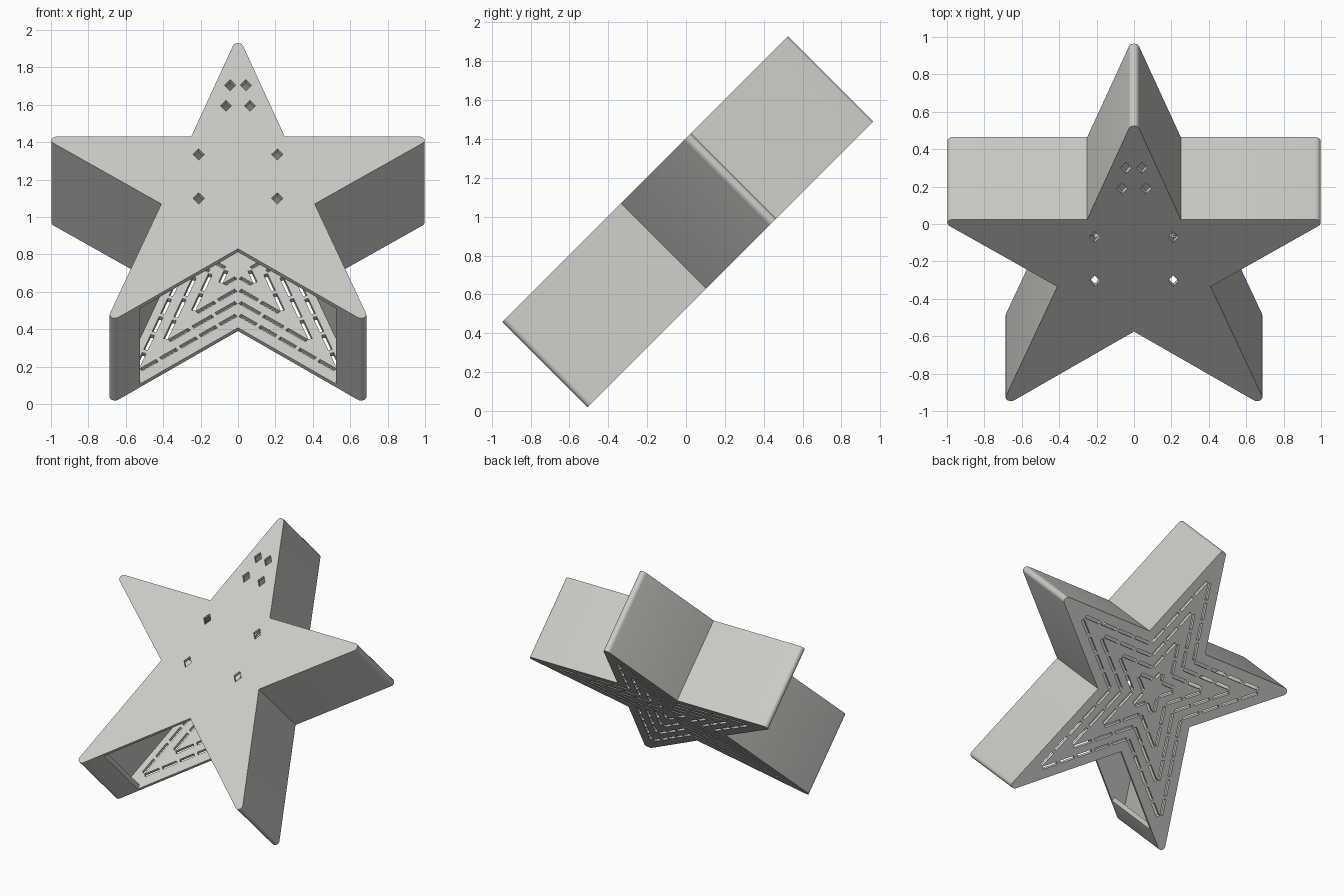
import bpy, bmesh, math
from mathutils import Vector, Matrix

if "Cube" in bpy.data.objects:
    bpy.data.objects.remove(bpy.data.objects["Cube"])

ROOT2 = math.sqrt(2)
DEPTH, PLATE, WALL = 0.622, 0.025, 0.025
MID = 1.187            # height of the star centre on the front face
OPEN_X = 0.525         # half width of the opening between the legs

# The star leans back 45 degrees
h = 1 / ROOT2
TILT = Matrix(((1, 0, 0, 0), (0, h, -h, MID - 1.405), (0, h, h, MID), (0, 0, 0, 1)))

plastic = bpy.data.materials.new("light_grey")
plastic.diffuse_color = (0.6, 0.605, 0.575, 1)
plastic.use_nodes = True
plastic.node_tree.nodes["Principled BSDF"].inputs["Base Color"].default_value = plastic.diffuse_color


def pt(x, z):
    """Point on the star's own plane from its width and height positions."""
    return Vector((x, (z - MID) * ROOT2))


# Star outline, counter-clockwise from the bottom notch (even = notch, odd = tip)
half = [pt(0, 0.83), pt(0.715, 0.42), pt(0.41, 1.07), pt(1.05, 1.43), pt(0.25, 1.43), pt(0, 1.974)]
STAR = half + [Vector((-p.x, p.y)) for p in reversed(half[1:5])]


def inset(poly, d):
    """Move every edge of the polygon inward by d."""
    out = []
    for i, p in enumerate(poly):
        a = (p - poly[i - 1]).normalized()
        b = (poly[(i + 1) % len(poly)] - p).normalized()
        na, nb = Vector((-a.y, a.x)), Vector((-b.y, b.x))
        out.append(p + (na + nb) * d / (1 + na.dot(nb)))
    return out


def round_tips(poly, r, steps=6):
    """Replace each tip by an arc."""
    out = []
    for i, p in enumerate(poly):
        if i % 2 == 0:
            out.append(p)
            continue
        a = (poly[i - 1] - p).normalized()
        b = (poly[(i + 1) % len(poly)] - p).normalized()
        ang = a.angle(b) / 2
        c = p + (a + b).normalized() * r / math.sin(ang)
        start = p + a * r / math.tan(ang) - c
        sweep = math.pi - 2 * ang
        for k in range(steps + 1):
            out.append(c + Matrix.Rotation(sweep * k / steps, 2) @ start)
    return out


def slab(name, loops, w0, w1):
    """Extrude a flat shape with holes between two depths."""
    cu = bpy.data.curves.new(name, 'CURVE')
    cu.dimensions, cu.fill_mode, cu.extrude = '2D', 'BOTH', (w1 - w0) / 2
    for loop in loops:
        s = cu.splines.new('POLY')
        s.points.add(len(loop) - 1)
        for q, p in zip(s.points, loop):
            q.co = (p.x, p.y, 0, 1)
        s.use_cyclic_u = True
    tmp = bpy.data.objects.new(name + "_curve", cu)
    bpy.context.collection.objects.link(tmp)
    me = bpy.data.meshes.new_from_object(tmp.evaluated_get(bpy.context.evaluated_depsgraph_get()))
    bpy.data.objects.remove(tmp)
    bm = bmesh.new()
    bm.from_mesh(me)
    bmesh.ops.remove_doubles(bm, verts=bm.verts, dist=1e-5)
    bmesh.ops.recalc_face_normals(bm, faces=bm.faces)
    bm.transform(TILT @ Matrix.Translation((0, 0, (w0 + w1) / 2)))
    bm.to_mesh(me)
    bm.free()
    me.materials.clear()
    me.materials.append(plastic)
    ob = bpy.data.objects.new(name, me)
    bpy.context.collection.objects.link(ob)
    bpy.ops.object.select_all(action='DESELECT')
    ob.select_set(True)
    bpy.context.view_layer.objects.active = ob
    bpy.ops.object.shade_smooth_by_angle(angle=math.radians(35))
    return ob


outline = round_tips(STAR, 0.028)

# Front plate with eight diamond holes
holes = []
for x, z in ((0.042, 1.705), (0.064, 1.595), (0.21, 1.335), (0.21, 1.10)):
    for sx in (-x, x):
        c = pt(sx, z)
        holes.append([c + Vector(v) for v in ((0.03, 0), (0, 0.042), (-0.03, 0), (0, -0.042))])
slab("front_plate", [outline] + holes, -PLATE, 0)

# Back plate with four concentric rings of dashed slots
slots = []
for d in (0.08, 0.155, 0.228, 0.30):
    ring = inset(STAR, d)
    for i, p in enumerate(ring):
        q = ring[(i + 1) % len(ring)]
        along = (q - p).normalized()
        side = Vector((-along.y, along.x)) * 0.011
        lo = 0.045 if i % 2 else 0.014
        hi = (q - p).length - (0.014 if i % 2 else 0.045)
        n = max(1, round((hi - lo) / 0.14))
        step = (hi - lo + 0.025) / n
        for k in range(n):
            a = p + along * (lo + k * step)
            b = a + along * (step - 0.025)
            slots.append([a - side, b - side, b + side, a + side])
slab("back_plate", [outline] + slots, -DEPTH, -DEPTH + PLATE)


# Side wall, left open between the two lower legs
def cut_open(loop, notch, tip):
    t = (OPEN_X - notch.x) / (tip.x - notch.x)
    c = notch.lerp(tip, t)
    return [c] + loop[1:] + [Vector((-c.x, c.y))]


inner = inset(STAR, WALL)
wall = cut_open(outline, STAR[0], STAR[1]) + cut_open(inner, inner[0], inner[1])[::-1]
slab("side_wall", [wall], -DEPTH + PLATE, -PLATE)
